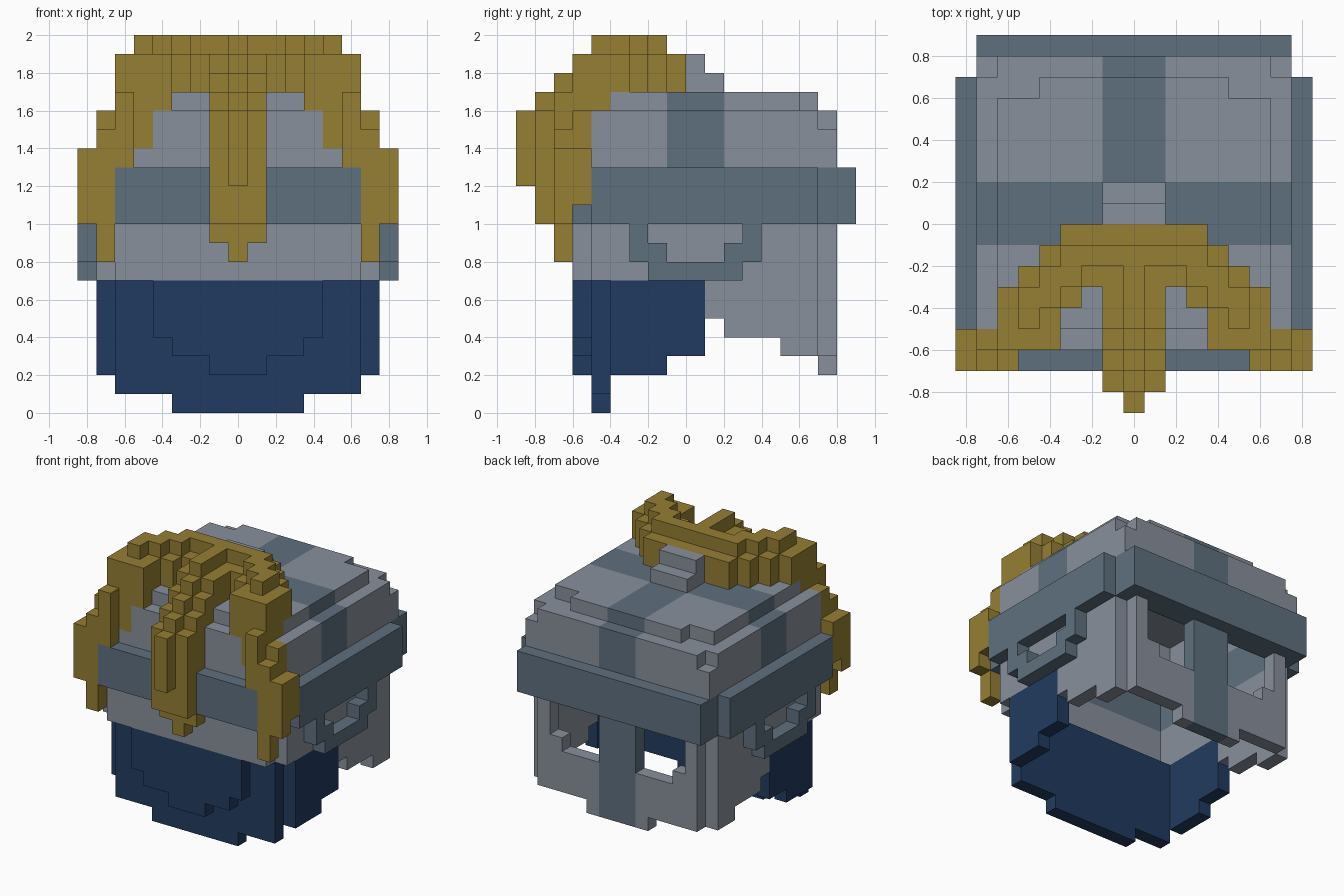
import bpy
import bmesh

cube = bpy.data.objects.get("Cube")
if cube:
    bpy.data.objects.remove(cube)

U = 0.1          # block size
blocks = {}      # (x, y, z) block -> part name


def fill(part, xs, ys, zs):
    """Fill blocks mirrored in x; xs is inclusive, ys and zs are half open."""
    for x in range(xs[0], xs[1] + 1):
        for y in range(*ys):
            for z in range(*zs):
                for sx in {x, -x}:
                    if part:
                        blocks[sx, y, z] = part
                    else:
                        blocks.pop((sx, y, z), None)


def columns(part, ys, steps):
    """Row of boxes that share a y range: (x0, x1, z0, z1)."""
    for x0, x1, z0, z1 in steps:
        fill(part, (x0, x1), ys, (z0, z1))


# Helmet shell: walls, stepped lower edge, roof
fill("shell", (7, 7), (-5, 7), (7, 16))
fill("shell", (0, 6), (-6, -5), (7, 16))
fill("shell", (0, 6), (7, 8), (3, 16))
fill("shell", (0, 2), (7, 8), (2, 3))
for y0, y1, z0 in ((1, 2, 5), (2, 5, 4), (5, 7, 3)):
    fill("shell", (7, 7), (y0, y1), (z0, 7))
for y in (-6, 7):
    fill("shell", (7, 7), (y, y + 1), (10, 15))
for y in (-5, 6):
    fill("shell", (5, 6), (y, y + 1), (15, 16))
fill("shell", (0, 6), (-4, 6), (16, 17))
fill("shell", (0, 4), (-5, 7), (16, 17))

# Back openings
fill(None, (2, 5), (7, 8), (7, 10))
fill(None, (2, 4), (7, 8), (6, 7))

# Cross stripes and the brow ring run through the shell
for (x, y, z) in list(blocks):
    side_stripe = -1 <= y < 2 and z >= 13
    back_stripe = abs(x) <= 1 and y >= 2
    if side_stripe or back_stripe or 10 <= z < 13:
        blocks[x, y, z] = "bands"

# Raised brow band
fill("bands", (0, 6), (-7, -6), (10, 13))
fill("bands", (0, 7), (8, 9), (10, 13))
fill("bands", (8, 8), (-5, 7), (10, 13))

# Ear guards
for y0, y1, z0, z1 in ((-3, -2, 8, 10), (-2, -1, 8, 9), (-2, 3, 7, 8),
                       (2, 3, 8, 9), (3, 4, 8, 10)):
    fill("bands", (8, 8), (y0, y1), (z0, z1))

# Crest mount on the roof
fill("shell", (0, 1), (0, 1), (17, 19))
fill("shell", (0, 1), (1, 2), (17, 18))

# Face guard
fill("face_guard", (0, 6), (-5, -4), (1, 7))
fill("face_guard", (0, 3), (-5, -4), (0, 1))
fill("face_guard", (7, 7), (-4, 1), (3, 7))
fill("face_guard", (7, 7), (-4, -1), (2, 3))
columns("face_guard", (-6, -5), ((0, 4, 4, 7), (0, 3, 3, 4), (0, 1, 2, 3)))

# Crest arch, row by row from the back to the front
columns("crest", (-1, 0), ((0, 3, 17, 19),))
columns("crest", (-2, -1), ((0, 3, 17, 20), (4, 4, 17, 19)))
columns("crest", (-3, -2), ((2, 2, 17, 19), (3, 4, 17, 20), (5, 5, 17, 19)))
columns("crest", (-4, -3), ((3, 3, 17, 19), (4, 5, 17, 20), (6, 6, 17, 19)))
columns("crest", (-5, -4), ((4, 4, 17, 19), (5, 5, 16, 20), (6, 6, 16, 19)))
columns("crest", (-6, -5), ((4, 4, 16, 19), (5, 5, 14, 19), (6, 6, 13, 19),
                            (7, 7, 11, 16), (8, 8, 11, 14)))
columns("crest", (-7, -6), ((6, 6, 13, 17), (7, 7, 8, 15), (8, 8, 10, 14)))

# Crest centre strand: stepped ridge with lower shoulders
fill("crest", (0, 0), (-5, -2), (17, 20))
fill("crest", (1, 1), (-5, -2), (17, 19))
for y, low, top in ((-6, 13, 19), (-7, 9, 18), (-8, 10, 17)):
    fill("crest", (0, 0), (y, y + 1), (low, top))
    fill("crest", (1, 1), (y, y + 1), (low, top - 1))
fill("crest", (0, 0), (-7, -6), (8, 9))
fill("crest", (0, 0), (-9, -8), (12, 16))

# Outer faces of a block: direction and corner offsets
SIDES = []
for axis in range(3):
    for sign in (0, 1):
        step = [0, 0, 0]
        step[axis] = 2 * sign - 1
        ring = []
        for a, b in ((0, 0), (1, 0), (1, 1), (0, 1)):
            corner = [0, 0, 0]
            corner[axis] = sign
            corner[(axis + 1) % 3], corner[(axis + 2) % 3] = a, b
            ring.append(corner)
        SIDES.append((step, ring if sign else ring[::-1]))


def build(part, colour_name, colour):
    mat = bpy.data.materials.new(colour_name)
    mat.use_nodes = True
    rgba = (*colour, 1)
    mat.diffuse_color = rgba
    bsdf = mat.node_tree.nodes["Principled BSDF"]
    bsdf.inputs["Base Color"].default_value = rgba
    bsdf.inputs["Roughness"].default_value = 0.8
    bm = bmesh.new()
    verts = {}
    for (x, y, z), name in blocks.items():
        if name != part:
            continue
        for step, ring in SIDES:
            if (x + step[0], y + step[1], z + step[2]) in blocks:
                continue
            face = []
            for cx, cy, cz in ring:
                key = (x + cx, y + cy, z + cz)
                if key not in verts:
                    verts[key] = bm.verts.new(((key[0] - 0.5) * U, key[1] * U, key[2] * U))
                face.append(verts[key])
            bm.faces.new(face)
    # Merge flat areas
    bmesh.ops.dissolve_limit(bm, angle_limit=0.02, verts=bm.verts[:], edges=bm.edges[:])
    mesh = bpy.data.meshes.new(part)
    bm.to_mesh(mesh)
    bm.free()
    mesh.materials.append(mat)
    bpy.context.collection.objects.link(bpy.data.objects.new(part, mesh))


build("shell", "light steel", (0.25, 0.28, 0.33))
build("bands", "blue steel", (0.113, 0.163, 0.212))
build("crest", "old gold", (0.305, 0.21, 0.033))
build("face_guard", "navy cloth", (0.0152, 0.044, 0.117))
